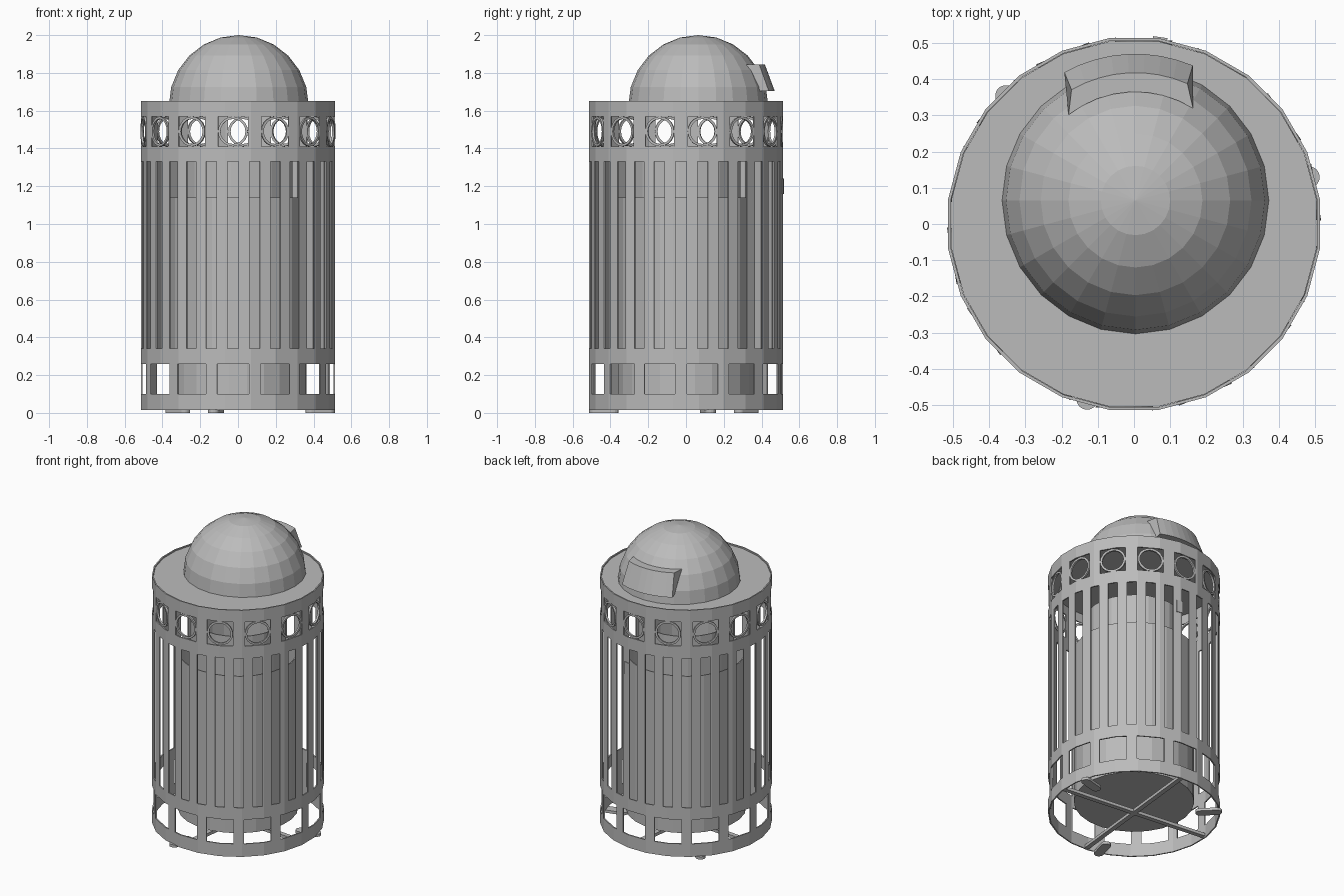
import bpy, bmesh, math
from mathutils import Matrix, Vector

if "Cube" in bpy.data.objects:
    bpy.data.objects.remove(bpy.data.objects["Cube"])

grey = bpy.data.materials.new("plain grey")
grey.use_nodes = True
grey.diffuse_color = (0.5, 0.5, 0.5, 1)
grey.node_tree.nodes["Principled BSDF"].inputs["Base Color"].default_value = (0.5, 0.5, 0.5, 1)

SIDES = 24
RADIUS = 0.518
WINDOWS = 14
PITCH = 360 / WINDOWS
OFFSET = -93          # angle of the window nearest the front


def finish(name, bm, thickness=0):
    bmesh.ops.recalc_face_normals(bm, faces=bm.faces)
    mesh = bpy.data.meshes.new(name)
    bm.to_mesh(mesh)
    bm.free()
    mesh.materials.append(grey)
    obj = bpy.data.objects.new(name, mesh)
    bpy.context.collection.objects.link(obj)
    if thickness:
        mod = obj.modifiers.new("thickness", "SOLIDIFY")
        mod.thickness = thickness
        mod.offset = -1
    return obj


def cylinder(name, radius, low, high, open_top=False):
    bm = bmesh.new()
    place = Matrix.Translation((0, 0, (low + high) / 2)) @ Matrix.Rotation(math.radians(7.5), 4, "Z")
    bmesh.ops.create_cone(bm, cap_ends=True, segments=SIDES, radius1=radius, radius2=radius,
                          depth=high - low, matrix=place)
    if open_top:
        top = [f for f in bm.faces if f.normal.z > 0.9]
        bmesh.ops.delete(bm, geom=top, context="FACES_ONLY")
    return finish(name, bm, 0.006 if open_top else 0)


def polar(radius, degrees, z=0):
    a = math.radians(degrees)
    return Vector((radius * math.cos(a), radius * math.sin(a), z))


def facet_radius(degrees):
    # distance to the flat side of the many-sided shell
    side = (degrees + 7.5) % 15 - 7.5
    return RADIUS * math.cos(math.radians(7.5)) / math.cos(math.radians(side))


# Openings: low, high, angular pitch, half width
rows = [(0.10, 0.26, PITCH, 9.4), (0.34, 1.33, PITCH / 2, 3.2), (1.41, 1.57, PITCH, 8.8)]


def is_open(angle, z):
    for low, high, pitch, half in rows:
        if low < z < high:
            return abs((angle - OFFSET + pitch / 2) % pitch - pitch / 2) < half
    return False


# Outer shell with pierced rows of windows and slots
angles = {round(7.5 + 15 * i, 3) for i in range(SIDES)}
for low, high, pitch, half in rows:
    for i in range(round(360 / pitch)):
        for s in (-half, half):
            angles.add(round((OFFSET + i * pitch + s) % 360, 3))
angles = sorted(angles)
levels = sorted({0.015, 1.65} | {z for row in rows for z in row[:2]})
bm = bmesh.new()
grid = [[bm.verts.new(polar(facet_radius(a), a, z)) for z in levels] for a in angles]
for i, a in enumerate(angles):
    j = (i + 1) % len(angles)
    middle = a + ((angles[j] - a) % 360) / 2
    for k in range(len(levels) - 1):
        if not is_open(middle, (levels[k] + levels[k + 1]) / 2):
            bm.faces.new((grid[i][k], grid[j][k], grid[j][k + 1], grid[i][k + 1]))
loose = [v for v in bm.verts if not v.link_faces]
bmesh.ops.delete(bm, geom=loose, context="VERTS")
finish("outer_shell", bm, 0.008)

# Round hoops in the upper windows
for i in range(WINDOWS):
    a = OFFSET + i * PITCH
    out = polar(1, a)
    side = Vector((-out.y, out.x, 0))
    bm = bmesh.new()
    loops = []
    for n in range(20):
        t = math.tau * n / 20
        direction = side * math.cos(t) + Vector((0, 0, math.sin(t)))
        centre = polar(0.505, a, 1.49)
        loops.append([bm.verts.new(centre + direction * r + out * d)
                      for r, d in ((0.066, -0.006), (0.079, -0.006), (0.079, 0.006), (0.066, 0.006))])
    for n in range(20):
        p, q = loops[n - 1], loops[n]
        for k in range(4):
            bm.faces.new((p[k - 1], p[k], q[k], q[k - 1]))
    finish(f"window_hoop_{i + 1}", bm)

# Lid, liner bucket and the taller inner can
cylinder("lid", 0.509, 1.63, 1.642)
cylinder("liner", 0.362, 0.10, 1.14, open_top=True)
cylinder("inner_can", 0.29, 0.115, 1.37, open_top=True)

# Faceted dome set towards the back
DOME = Vector((0.004, 0.065, 1.63))
bm = bmesh.new()
bmesh.ops.create_uvsphere(bm, u_segments=24, v_segments=12, radius=0.37,
                          matrix=Matrix.Translation(DOME))
lower = [v for v in bm.verts if v.co.z < DOME.z - 0.01]
bmesh.ops.delete(bm, geom=lower, context="VERTS")
finish("dome", bm)

# Curved chute hood: (radius, half angle, height) for each edge of its section
section = [(0.30, 35, 1.845), (0.353, 27, 1.845), (0.405, 26, 1.705), (0.35, 28, 1.705)]
bm = bmesh.new()
STEPS = 8
ribs = []
for n in range(STEPS + 1):
    t = 1 - 2 * n / STEPS
    ribs.append([bm.verts.new(polar(r, 93 + h * t, z) + Vector((DOME.x, DOME.y, 0)))
                 for r, h, z in section])
for p, q in zip(ribs, ribs[1:]):
    for k in range(4):
        bm.faces.new((p[k - 1], p[k], q[k], q[k - 1]))
bm.faces.new(ribs[0])
bm.faces.new(ribs[-1])
finish("chute_hood", bm)


def bar(name, size, centre, degrees):
    bm = bmesh.new()
    place = (Matrix.Translation(centre) @ Matrix.Rotation(math.radians(degrees), 4, "Z")
             @ Matrix.Diagonal((*size, 1)))
    bmesh.ops.create_cube(bm, size=1, matrix=place)
    return finish(name, bm)


# Crossed floor bars
for i, a in enumerate((-6, 84)):
    bar(f"floor_bar_{i + 1}", (1.01, 0.03, 0.02), (0, 0, 0.028), a)

# Rounded foot tabs
for i, a in enumerate((15, 135, 255)):
    bm = bmesh.new()
    outline = []
    for n in range(16):
        t = math.tau * (n + 0.5) / 16
        shift = 0.5 if math.cos(t) > 0 else 0.40
        local = Vector((shift + 0.03 * math.cos(t), 0.03 * math.sin(t), 0))
        outline.append(bm.verts.new(Matrix.Rotation(math.radians(a), 3, "Z") @ local))
    base = bm.faces.new(outline)
    raised = bmesh.ops.extrude_face_region(bm, geom=[base])
    bmesh.ops.translate(bm, vec=(0, 0, 0.018),
                        verts=[v for v in raised["geom"] if isinstance(v, bmesh.types.BMVert)])
    finish(f"foot_{i + 1}", bm)

# Small door latch at the back
bar("door_latch", (0.008, 0.04, 0.08), polar(0.517, 82, 1.2), 82)
